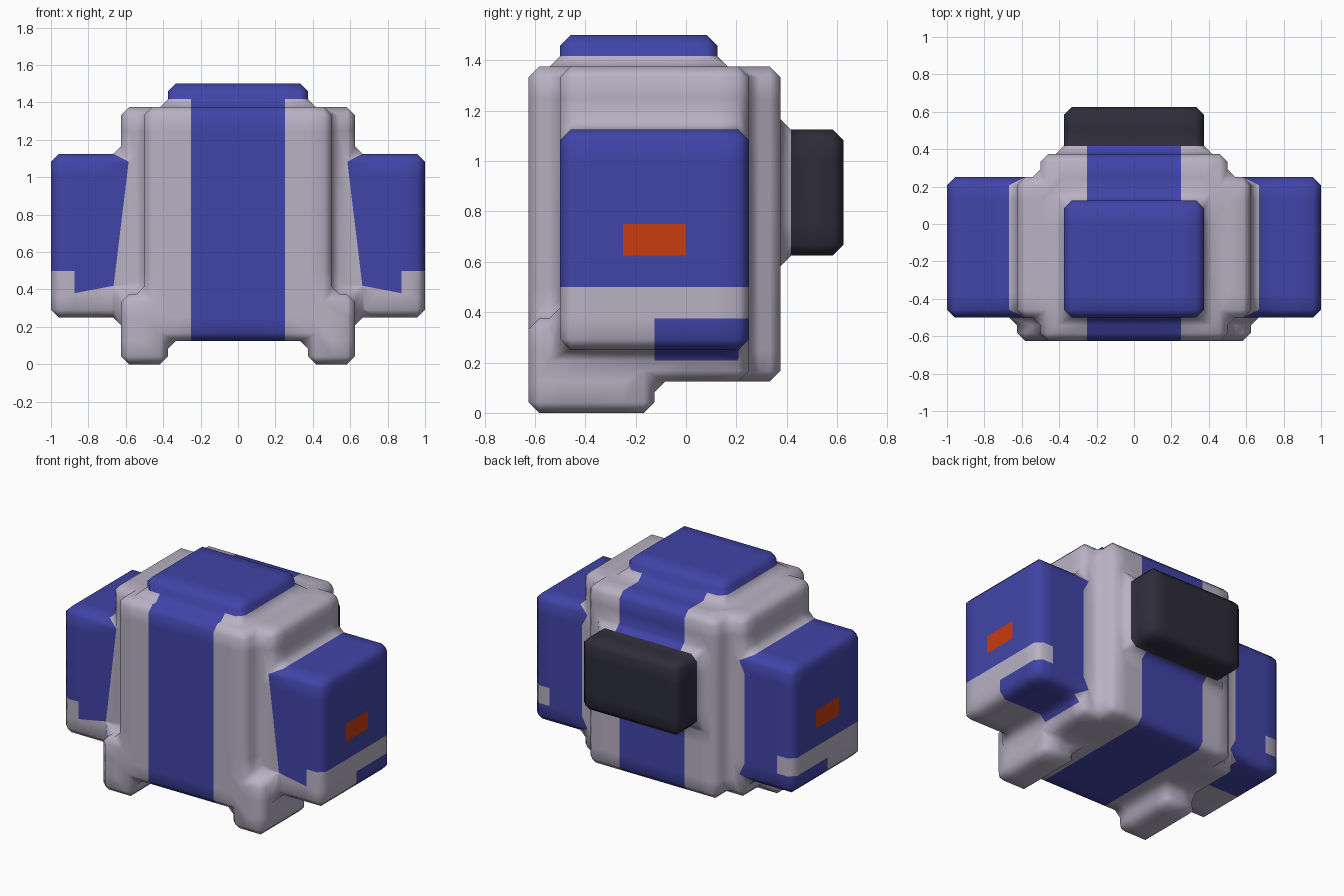
import bpy, bmesh
from mathutils import Vector

if "Cube" in bpy.data.objects:
    bpy.data.objects.remove(bpy.data.objects["Cube"])

U = 0.125      # size of one building block
BEVEL = 0.042  # chamfer and fillet size

# Parts as block ranges: x0, x1, y0, y1, z0, z1 (right half is mirrored)
PARTS = {
    "torso_core": (0, 4, -5, 3, 1, 11),
    "torso_sides": (0, 5, -4, 2, 1, 11),
    "foot": (3, 5, -5, -1, 0, 3),
    "arm": (5, 8, -4, 2, 2, 9),
    "top_cap": (0, 3, -4, 1, 11, 12),
    "backpack": (0, 3, 3, 5, 5, 9),
}

COLOURS = {
    "light_grey": (0.48, 0.44, 0.55),
    "blue": (0.053, 0.058, 0.39),
    "black": (0.027, 0.026, 0.042),
    "orange": (0.58, 0.045, 0.004),
}
GREY, BLUE, BLACK, ORANGE = range(4)


def fill_cells():
    cells = set()
    for x0, x1, y0, y1, z0, z1 in PARTS.values():
        for x in range(x0, x1):
            for y in range(y0, y1):
                for z in range(z0, z1):
                    cells.add((x, y, z))
                    cells.add((-1 - x, y, z))
    return cells


def skin(bm, cells):
    """Outer faces of the fused blocks."""
    verts = {}

    def vert(p):
        if p not in verts:
            verts[p] = bm.verts.new(Vector(p) * U)
        return verts[p]

    for c in cells:
        for axis in range(3):
            for side in (0, 1):
                n = list(c)
                n[axis] += 1 if side else -1
                if tuple(n) in cells:
                    continue
                a, b = (axis + 1) % 3, (axis + 2) % 3
                quad = []
                for da, db in ((0, 0), (1, 0), (1, 1), (0, 1)):
                    p = list(c)
                    p[axis] += side
                    p[a] += da
                    p[b] += db
                    quad.append(vert(tuple(p)))
                bm.faces.new(quad if side else quad[::-1])


# Slanted paint borders on the front of the arms
def inner_border(z):
    return 0.585 + (1.08 - z) * 0.08 / 0.66


def lower_border(x):
    return 0.42 - (x - 0.665) * 0.04 / 0.21


def cut_paint_borders(bm):
    for s in (-1, 1):
        for point, normal in (((s * 0.585, 0, 1.08), (s * 0.66, 0, 0.08)),
                              ((s * 0.665, 0, 0.42), (s * 0.04, 0, 0.21))):
            faces = []
            for f in bm.faces:
                c = f.calc_center_median()
                if abs(c.y + 0.5) < 0.001 and s * c.x > 0.5 and 0.25 < c.z < 1.13:
                    faces.append(f)
            edges = {e for f in faces for e in f.edges}
            vs = {v for f in faces for v in f.verts}
            bmesh.ops.bisect_plane(bm, geom=faces + list(edges) + list(vs), dist=1e-5,
                                   plane_co=point, plane_no=normal)


def arm_colour(x, y, z):
    if y < -0.459:                                    # front
        notch = x > 0.875 and z < 0.5
        return BLUE if x > inner_border(z) and z > lower_border(x) and not notch else GREY
    if y > 0.209:                                     # back
        return GREY if x > 0.875 and 0.375 < z < 0.5 else BLUE
    if x > 0.999 and -0.25 < y < 0 and 0.625 < z < 0.75:
        return ORANGE                                 # side light
    if x < 0.667 and z > 1.1:
        return GREY                                   # shoulder fillet
    return BLUE if z > 0.5 or (z < 0.375 and y > -0.125) else GREY


def colour(c):
    x, y, z = abs(c.x), c.y, c.z
    if y > 0.375 + BEVEL - 0.001:
        return BLACK
    if z > 1.375 + BEVEL - 0.001:
        return BLUE
    if x > 0.626 or (x > 0.51 and abs(y + 0.5) < 0.001 and z < 1.13):
        return arm_colour(x, y, z)
    return BLUE if x < 0.25 else GREY                 # centre stripe


# Fused shell with chamfered edges
bm = bmesh.new()
skin(bm, fill_cells())
bm.normal_update()
sharp = [e for e in bm.edges if e.calc_face_angle(0) > 0.5]
bmesh.ops.bevel(bm, geom=sharp, offset=BEVEL, offset_type='OFFSET', segments=1,
                profile=0.5, affect='EDGES', clamp_overlap=True)
cut_paint_borders(bm)
bm.normal_update()
for f in bm.faces:
    f.smooth = True
    f.material_index = colour(f.calc_center_median())

mesh = bpy.data.meshes.new("body_shell")
bm.to_mesh(mesh)
bm.free()
for name, rgb in COLOURS.items():
    mat = bpy.data.materials.new(name)
    mat.diffuse_color = (*rgb, 1)
    mat.use_nodes = True
    mat.node_tree.nodes["Principled BSDF"].inputs["Base Color"].default_value = mat.diffuse_color
    mesh.materials.append(mat)
body = bpy.data.objects.new("body_shell", mesh)
bpy.context.collection.objects.link(body)

# Keep the large faces flat while the chamfers shade softly
wn = body.modifiers.new("flat_faces", 'WEIGHTED_NORMAL')
wn.mode = 'FACE_AREA'
wn.weight = 100
